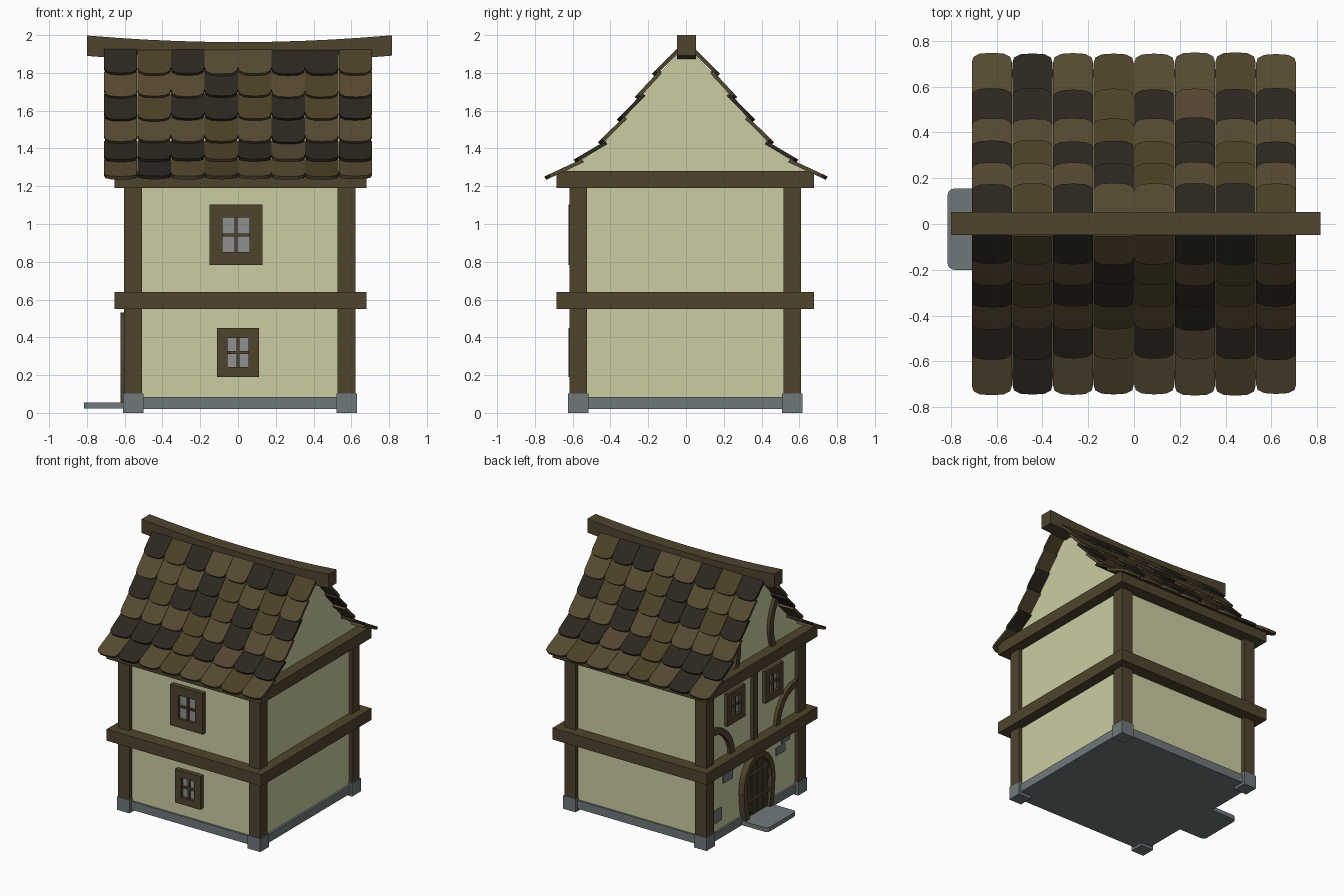
import bpy, bmesh, math, random
from mathutils import Vector

if "Cube" in bpy.data.objects:
    bpy.data.objects.remove(bpy.data.objects["Cube"])

random.seed(3)


def material(name, rgb):
    m = bpy.data.materials.new(name)
    m.diffuse_color = (*rgb, 1)
    m.use_nodes = True
    m.node_tree.nodes["Principled BSDF"].inputs["Base Color"].default_value = m.diffuse_color
    return m


WALL = material("plaster", (.6, .61, .365))
WOOD = material("timber", (.08, .057, .026))
DOOR = material("door_wood", (.06, .042, .02))
STONE = material("stone", (.16, .19, .195))
GLASS = material("glass", (.28, .28, .28))
TILES = {"D": material("tile_dark", (.025, .02, .014)),
         "B": material("tile_brown", (.092, .066, .03)),
         "M": material("tile_olive", (.072, .052, .02)),
         "R": material("tile_red", (.088, .058, .03))}


def finish(bm, name, mats):
    bmesh.ops.recalc_face_normals(bm, faces=bm.faces)
    me = bpy.data.meshes.new(name)
    bm.to_mesh(me)
    bm.free()
    for m in mats:
        me.materials.append(m)
    ob = bpy.data.objects.new(name, me)
    bpy.context.collection.objects.link(ob)
    return ob


def loft(bm, a, b, index=0):
    """Close two matching outlines into a solid."""
    va, vb = [bm.verts.new(p) for p in a], [bm.verts.new(p) for p in b]
    n = len(a)
    faces = [bm.faces.new(va), bm.faces.new(vb[::-1])]
    faces += [bm.faces.new((va[i], vb[i], vb[(i + 1) % n], va[(i + 1) % n])) for i in range(n)]
    for f in faces:
        f.material_index = index


# Each wall maps (across, height, outward distance) to world space
FRONT = lambda u, z, d: (u, -d, z)
LEFT = lambda u, z, d: (-d, u, z)
RIGHT = lambda u, z, d: (d, u, z)
TOP = lambda u, v, d: (u, v, d)


def prism(name, outline, d0, d1, face, mat):
    bm = bmesh.new()
    loft(bm, [face(u, v, d0) for u, v in outline], [face(u, v, d1) for u, v in outline])
    return finish(bm, name, [mat])


def panel(name, u0, u1, v0, v1, d0, d1, face, mat):
    return prism(name, [(u0, v0), (u1, v0), (u1, v1), (u0, v1)], d0, d1, face, mat)


def band(path, width):
    """Outline of a constant-width strip along a 2D path."""
    pts = [Vector(p) for p in path]
    left, right = [], []
    for i, p in enumerate(pts):
        t = (pts[min(i + 1, len(pts) - 1)] - pts[max(i - 1, 0)]).normalized()
        n = Vector((-t.y, t.x)) * width / 2
        left.append(tuple(p + n))
        right.append(tuple(p - n))
    return left + right[::-1]


def window(name, u, z, w, h, border, face, out):
    a, b = w / 2, h / 2
    ia, ib = a - border, b - border
    for s, tag in ((-1, "low"), (1, "high")):
        us, zs = sorted((s * ia, s * a)), sorted((s * ib, s * b))
        panel(f"{name}_jamb_{tag}", u + us[0], u + us[1], z - b, z + b, .56, out, face, WOOD)
        panel(f"{name}_rail_{tag}", u - ia, u + ia, z + zs[0], z + zs[1], .56, out, face, WOOD)
    panel(f"{name}_pane", u - ia, u + ia, z - ib, z + ib, .56, out - .024, face, GLASS)
    panel(f"{name}_bar_v", u - .008, u + .008, z - ib, z + ib, .56, out - .01, face, WOOD)
    panel(f"{name}_bar_h", u - ia, u + ia, z - .008, z + .008, .56, out - .011, face, WOOD)


# Walls and stone plinth
panel("walls", -.575, .597, -.585, .58, .05, 1.27, TOP, WALL)
panel("plinth", -.59, .613, -.6, .595, .02, .085, TOP, STONE)

# Corner stones and posts
for x, sx in ((-.555, "left"), (.575, "right")):
    for y, sy in ((-.57, "front"), (.563, "back")):
        panel(f"corner_stone_{sx}_{sy}", x - .054, x + .054, y - .054, y + .054, 0, .103, TOP, STONE)
        panel(f"corner_post_{sx}_{sy}", x - .048, x + .048, y - .047, y + .047, .1, 1.2, TOP, WOOD)

# Two storey beams running all the way round
for tag, z in (("middle", .55), ("eaves", 1.19)):
    panel(f"{tag}_beam", -.655, .68, -.685, .677, z, z + .09, TOP, WOOD)

# Attic block closed by the curved gables, touching the tiles
half = [(.645, 1.275), (.455, 1.405), (.345, 1.535), (.25, 1.655), (.16, 1.775), (.03, 1.915)]
prism("gable", half + [(-y, z) for y, z in half[::-1]], -.575, .597, RIGHT, WALL)

# Overlapping roof tiles, one row per object, mirrored front to back
steps = [(.74, 1.245), (.585, 1.335), (.455, 1.43), (.355, 1.55), (.26, 1.67), (.17, 1.79), (.045, 1.915)]
colours = ["BDBMBBMB", "DDDMDRDD", "BBBMBDBB", "DMDDMDMD", "BBBDMBMB", "DMDBBDDM"]
keys = "DBMR"
pitch = 1.42 / 8
for r, row in enumerate(colours):
    (y0, z0), (y1, z1) = steps[r], steps[r + 1]
    low = Vector((0, -y0, z0))
    up = Vector((0, -y1, z1)) - low
    nrm = Vector((0, -up.z, up.y)).normalized()
    if nrm.z < 0:
        nrm = -nrm
    up = up - nrm * (.016 if r < 5 else 0)      # tuck under the row above
    length = up.length + (.03 if r < 5 else 0)
    up.normalize()
    bm = bmesh.new()
    for c, key in enumerate(row):
        w = pitch / 2 - .001
        o = low + Vector((-.71 + pitch * (c + .5), 0, 0)) + up * random.uniform(-.004, .006)
        end = [(w, .045), (w * .92, .018), (w * .6, .002), (0, -.002)]
        shape = [(w, length)] + end + [(-a, b) for a, b in end[-2::-1]] + [(-w, length)]
        top = [o + Vector((a, 0, 0)) + up * b for a, b in shape]
        loft(bm, [p - nrm * .01 for p in top], [p + nrm * .01 for p in top], keys.index(key))
    ob = finish(bm, f"roof_tiles_row_{r + 1}", [TILES[k] for k in keys])
    mod = ob.modifiers.new("mirror", "MIRROR")
    mod.use_axis = (False, True, False)
    mod.use_mirror_merge = False

# Sagging ridge beam
xs = [-.8 + 1.615 * i / 10 for i in range(11)]
sag = [(x, .035 * (x / .8) ** 2) for x in xs]
prism("ridge_beam", [(x, 1.855 + s) for x, s in sag] + [(x, 1.963 + s) for x, s in sag[::-1]],
      -.053, .047, FRONT, WOOD)

# Windows
window("front_upper_window", -.01, .943, .28, .32, .068, FRONT, .622)
window("front_lower_window", 0, .32, .22, .26, .054, FRONT, .622)
for s, tag in ((1, "back"), (-1, "front")):
    window(f"left_window_{tag}", s * .235, .99, .22, .25, .054, LEFT, .602)
    # Curved braces on the upper floor and the gable
    arc = [(s * (.52 - .24 * math.cos(a)), .62 + .26 * math.sin(a))
           for a in [math.pi / 2 * i / 6 for i in range(7)]]
    prism(f"wall_brace_{tag}", band(arc, .05), .56, .602, LEFT, WOOD)
    arc = [(s * (.2 + .06 * ((i - 2.6) / 3.2) ** 2), 1.26 + .37 * i / 6) for i in range(7)]
    prism(f"gable_brace_{tag}", band(arc, .045), .56, .602, LEFT, WOOD)
panel("left_centre_post", -.028, .028, .63, 1.2, .56, .603, LEFT, WOOD)

# Arched door with planks, battens and a frame
cy = -.022
side = [(.145, .055), (.162, .16), (.172, .28)]
arch = [(.172 * math.cos(a), .28 + .23 * math.sin(a)) for a in [math.pi * i / 10 for i in range(1, 10)]]
path = [(cy + u, z) for u, z in side + arch + [(-u, z) for u, z in side[::-1]]]
prism("door_frame", band(path, .045), .56, .622, LEFT, WOOD)
prism("door_backing", path, .56, .592, LEFT, DOOR)
for i in range(4):
    u = -.105 + .07 * i
    panel(f"door_plank_{i + 1}", cy + u - .031, cy + u + .031, .06, .46 if i in (1, 2) else .4,
          .58, .6, LEFT, DOOR)
for z in (.17, .37):
    panel(f"door_batten_{int(z * 100)}", cy - .14, cy + .14, z, z + .03, .58, .608, LEFT, WOOD)

# Doorstep with rounded outer corners
corner = [(.03 * math.cos(a), .03 * math.sin(a)) for a in [math.pi / 2 * i / 4 for i in range(5)]]
outer = [(-.785 - a, .125 + b) for a, b in corner[::-1]] + [(-.785 - a, -.17 - b) for a, b in corner]
prism("doorstep", [(-.57, .155)] + outer + [(-.57, -.2)], .022, .055, TOP, STONE)

# Stones showing through the plaster beside the door
for i, (y, z, w, h) in enumerate([(.44, .2, .1, .1), (.31, .46, .12, .07),
                                  (-.4, .49, .1, .06), (-.34, .42, .11, .06)]):
    panel(f"wall_stone_{i + 1}", y - w / 2, y + w / 2, z - h / 2, z + h / 2, .56, .583, LEFT, STONE)
